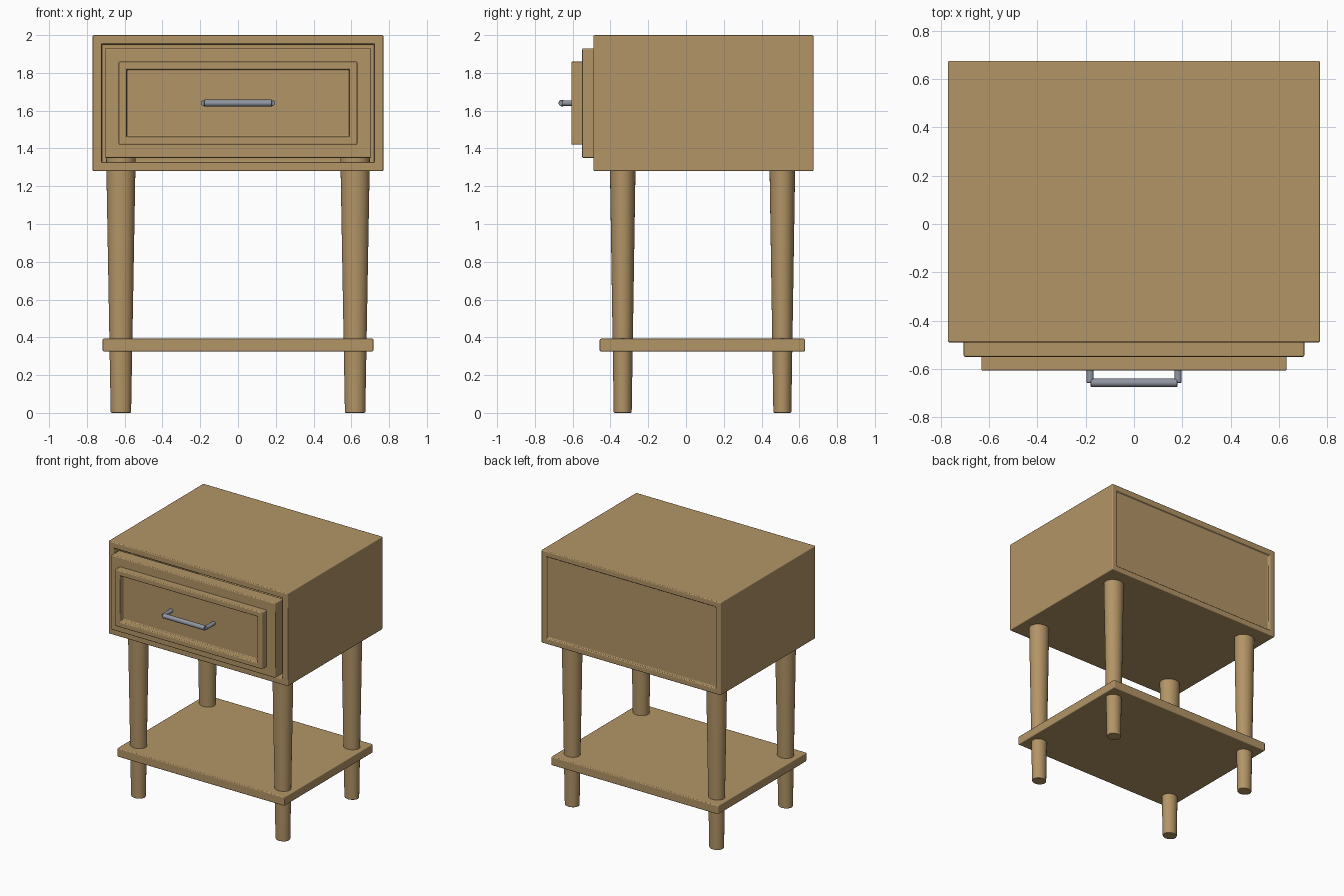
import bpy, bmesh, math
from mathutils import Vector

if "Cube" in bpy.data.objects:
    bpy.data.objects.remove(bpy.data.objects["Cube"], do_unlink=True)


def material(name, rgb):
    mat = bpy.data.materials.new(name)
    mat.use_nodes = True
    mat.diffuse_color = (*rgb, 1)
    mat.node_tree.nodes["Principled BSDF"].inputs["Base Color"].default_value = (*rgb, 1)
    return mat


wood = material("oak wood", (0.45, 0.30, 0.135))
metal = material("grey metal", (0.28, 0.30, 0.35))


def finish(bm, name, mat, bevel=0.0):
    """Turn a bmesh into an object with softened edges."""
    bmesh.ops.recalc_face_normals(bm, faces=bm.faces)
    mesh = bpy.data.meshes.new(name)
    bm.to_mesh(mesh)
    bm.free()
    mesh.materials.append(mat)
    obj = bpy.data.objects.new(name, mesh)
    bpy.context.collection.objects.link(obj)
    bpy.ops.object.select_all(action="DESELECT")
    obj.select_set(True)
    bpy.context.view_layer.objects.active = obj
    bpy.ops.object.shade_smooth_by_angle(angle=math.radians(35))
    if bevel:
        mod = obj.modifiers.new("soft edges", "BEVEL")
        mod.width, mod.segments = bevel, 2
        mod.limit_method, mod.angle_limit = "ANGLE", math.radians(40)
        mod.harden_normals = True
    return obj


def box(name, low, high, bevel=0.007, recesses=()):
    """Box with recesses given as (face direction, rim width, depth)."""
    low, high = Vector(low), Vector(high)
    bm = bmesh.new()
    bmesh.ops.create_cube(bm, size=1)
    bmesh.ops.scale(bm, vec=high - low, verts=bm.verts)
    bmesh.ops.translate(bm, vec=(low + high) / 2, verts=bm.verts)
    for direction, rim, depth in recesses:
        direction = Vector(direction)
        bm.normal_update()
        face = max(bm.faces, key=lambda f: (f.normal.dot(direction), f.calc_area()))
        bmesh.ops.inset_individual(bm, faces=[face], thickness=rim, use_even_offset=True)
        inner = bmesh.ops.extrude_discrete_faces(bm, faces=[face])["faces"][0]
        bmesh.ops.translate(bm, vec=-direction * depth, verts=inner.verts)
    return finish(bm, name, wood, bevel)


def cylinder(name, start, end, r1, r2, mat, sides, squash=1.0, bevel=0.0):
    """Tapered round bar between two points."""
    start, end = Vector(start), Vector(end)
    axis = end - start
    bm = bmesh.new()
    bmesh.ops.create_cone(bm, cap_ends=True, segments=sides, radius1=r1, radius2=r2,
                          depth=axis.length)
    bmesh.ops.scale(bm, vec=(1, squash, 1), verts=bm.verts)
    turn = Vector((0, 0, 1)).rotation_difference(axis).to_matrix()
    bmesh.ops.rotate(bm, matrix=turn, verts=bm.verts)
    bmesh.ops.translate(bm, vec=(start + end) / 2, verts=bm.verts)
    return finish(bm, name, mat, bevel)


FRONT, BACK, TOP = (0, -1, 0), (0, 1, 0), (0, 0, 1)

# Cabinet shell: open front, shallow framed back
box("cabinet", (-0.77, -0.49, 1.28), (0.77, 0.675, 2.0),
    recesses=[(FRONT, 0.048, 1.08), (BACK, 0.045, 0.02)])

# Drawer: tray, front board and raised frame
box("drawer_tray", (-0.67, -0.46, 1.38), (0.67, 0.55, 1.88), recesses=[(TOP, 0.03, 0.46)])
box("drawer_front", (-0.705, -0.55, 1.35), (0.705, -0.45, 1.93))
box("drawer_frame", (-0.632, -0.607, 1.42), (0.632, -0.545, 1.86),
    recesses=[(FRONT, 0.042, 0.05)])

# Handle: bar on two posts
cylinder("handle_bar", (-0.18, -0.657, 1.64), (0.18, -0.657, 1.64),
         0.018, 0.018, metal, 12, bevel=0.004)
for side, x in (("left", 0.182), ("right", -0.182)):
    cylinder(f"handle_post_{side}", (x, -0.55, 1.64), (x, -0.657, 1.64),
             0.015, 0.015, metal, 12, bevel=0.003)

# Tapered legs
for side, x in (("left", 0.62), ("right", -0.62)):
    for end, y in (("front", -0.335), ("back", 0.51)):
        cylinder(f"{end}_{side}_leg", (x, y, 0), (x, y, 1.355),
                 0.054, 0.078, wood, 32, squash=0.88, bevel=0.005)

# Lower shelf
box("shelf", (-0.717, -0.457, 0.325), (0.717, 0.63, 0.393))
